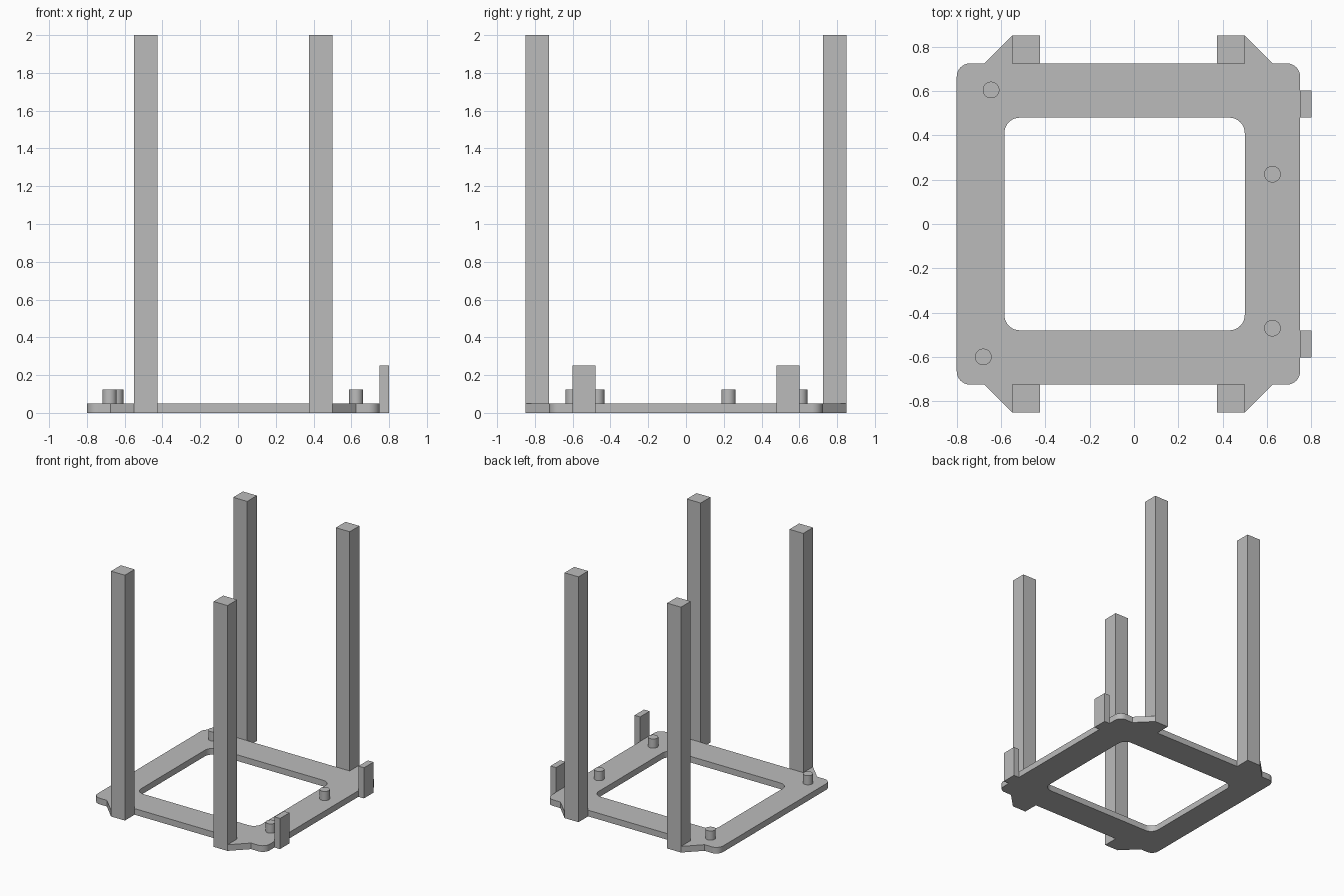
import bpy
from math import cos, sin, pi

cube = bpy.data.objects.get("Cube")
if cube:
    bpy.data.objects.remove(cube, do_unlink=True)

grey = bpy.data.materials.new("plain grey")
grey.use_nodes = True
grey.diffuse_color = (0.5, 0.5, 0.5, 1)
grey.node_tree.nodes["Principled BSDF"].inputs["Base Color"].default_value = (0.5, 0.5, 0.5, 1)

THICK = 0.05      # plate thickness
EDGE = 0.725      # half depth of the plate
REACH = 0.85      # half depth including the post brackets
POST = 0.125      # post width


def finish(obj, name):
    obj.name = name
    obj.data.name = name
    obj.data.materials.clear()
    obj.data.materials.append(grey)
    return obj


def box(name, x, y, z):
    """Box from (min, max) pairs."""
    bpy.ops.mesh.primitive_cube_add(size=1, location=[sum(p) / 2 for p in (x, y, z)])
    obj = bpy.context.object
    obj.scale = [p[1] - p[0] for p in (x, y, z)]
    bpy.ops.object.transform_apply(location=False, rotation=False, scale=True)
    return finish(obj, name)


def arc(cx, cy, r, start, steps=8):
    """Quarter circle, counter-clockwise from the start angle."""
    return [(cx + r * cos(start + pi / 2 * i / steps),
             cy + r * sin(start + pi / 2 * i / steps)) for i in range(steps + 1)]


def bracket(x0, x1, slope):
    """Post foot with a 45 degree gusset on one side, listed by rising x."""
    foot = [(x0, REACH), (x1, REACH)]
    if slope < 0:
        return [(x0 - POST, EDGE)] + foot + [(x1, EDGE)]
    return [(x0, EDGE)] + foot + [(x1 + POST, EDGE)]


# Plate outline: back half by rising x, then the front half mirrored
left, right, r = -0.8, 0.75, 0.06
back = (arc(left + r, EDGE - r, r, pi / 2)[::-1]
        + bracket(-0.55, -0.425, -1) + bracket(0.375, 0.5, 1)
        + arc(right - r, EDGE - r, r, 0)[::-1])
outer = back + [(x, -y) for x, y in reversed(back)]

# Rounded opening
hx0, hx1, hy, hr = -0.585, 0.5, 0.48, 0.07
corners = [(hx1 - hr, hy - hr), (hx0 + hr, hy - hr), (hx0 + hr, hr - hy), (hx1 - hr, hr - hy)]
inner = [p for i, c in enumerate(corners) for p in arc(*c, hr, i * pi / 2)]

# Base plate: filled outline with the opening, given thickness
curve = bpy.data.curves.new("base_plate", "CURVE")
curve.dimensions = "2D"
curve.fill_mode = "BOTH"
curve.extrude = THICK / 2
for loop in (outer, inner):
    spline = curve.splines.new("POLY")
    spline.points.add(len(loop) - 1)
    for point, (x, y) in zip(spline.points, loop):
        point.co = (x, y, 0, 1)
    spline.use_cyclic_u = True
plate = bpy.data.objects.new("base_plate", curve)
bpy.context.collection.objects.link(plate)
plate.location.z = THICK / 2
bpy.ops.object.select_all(action="DESELECT")
plate.select_set(True)
bpy.context.view_layer.objects.active = plate
bpy.ops.object.convert(target="MESH")
plate = finish(bpy.context.object, "base_plate")
bpy.ops.object.shade_smooth_by_angle(angle=pi / 6)

# Tall corner posts and small side tabs
for end, s in (("front", -1), ("back", 1)):
    for side, x0 in (("right", -0.55), ("left", 0.375)):
        box(f"{end}_{side}_post", (x0, x0 + POST), sorted((s * EDGE, s * REACH)), (THICK, 2))
    box(f"{end}_side_tab", (right, 0.8), sorted((s * 0.48, s * 0.602)), (0, 0.25))

# Round pegs
for i, (x, y) in enumerate([(-0.645, 0.605), (0.625, 0.225), (0.625, -0.47), (-0.68, -0.6)]):
    bpy.ops.mesh.primitive_cylinder_add(vertices=32, radius=0.0375, depth=0.125 - THICK,
                                        location=(x, y, (0.125 + THICK) / 2))
    finish(bpy.context.object, f"peg_{i + 1}")
    bpy.ops.object.shade_smooth_by_angle(angle=pi / 6)
